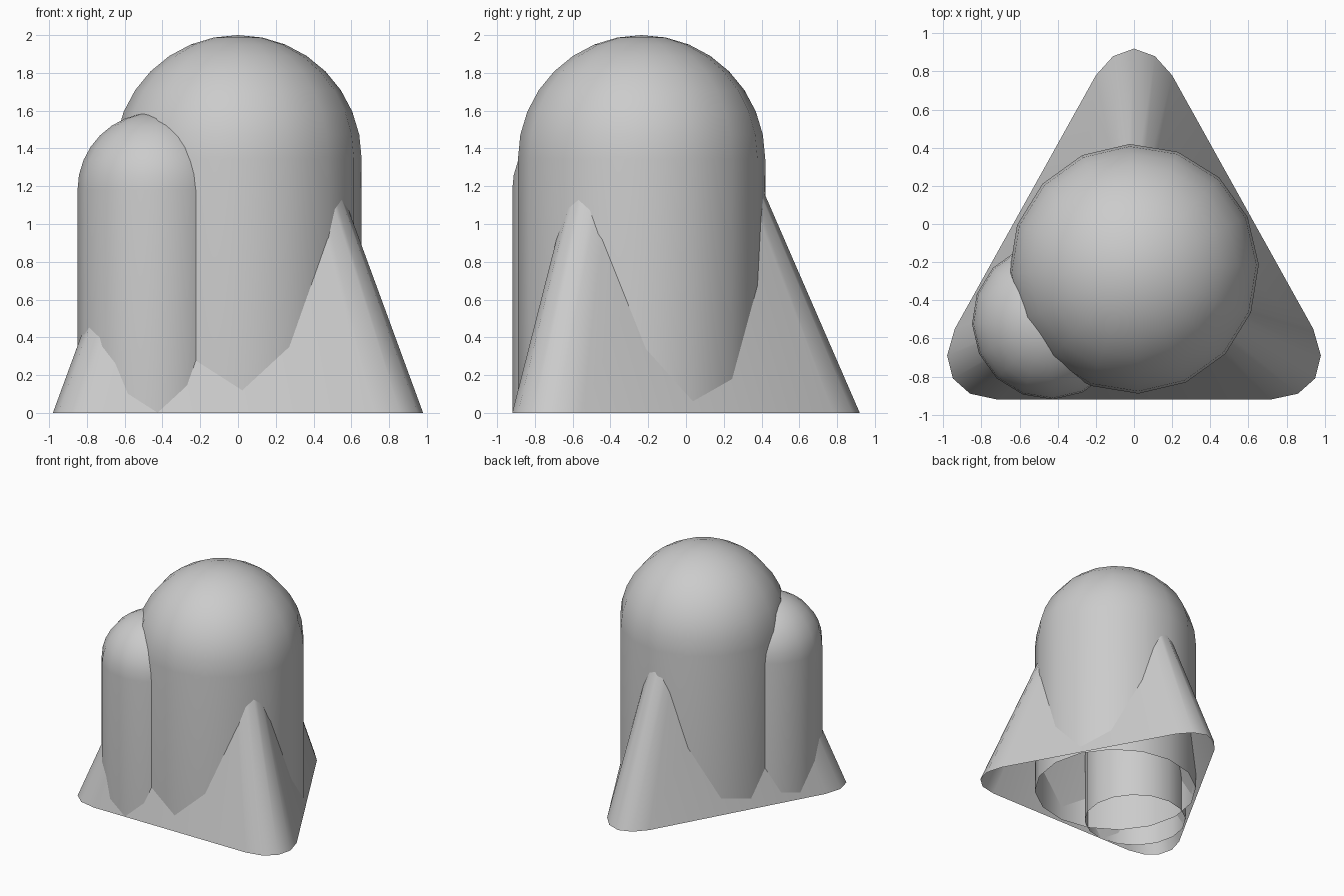
import bpy, bmesh, math

if "Cube" in bpy.data.objects:
    bpy.data.objects.remove(bpy.data.objects["Cube"])


def build(name, rings, tip=None):
    """Skin a stack of equal closed rings; optionally close the top with a fan to tip."""
    bm = bmesh.new()
    loops = [[bm.verts.new(p) for p in ring] for ring in rings]
    n = len(loops[0])
    for a, b in zip(loops, loops[1:]):
        for i in range(n):
            j = (i + 1) % n
            bm.faces.new((a[i], a[j], b[j], b[i]))
    if tip:
        t = bm.verts.new(tip)
        for i in range(n):
            bm.faces.new((loops[-1][i], loops[-1][(i + 1) % n], t))
    else:
        bm.faces.new(loops[-1])
    bm.normal_update()
    for f in bm.faces:
        f.smooth = True
    mesh = bpy.data.meshes.new(name)
    bm.to_mesh(mesh)
    bm.free()
    obj = bpy.data.objects.new(name, mesh)
    bpy.context.collection.objects.link(obj)
    bpy.context.view_layer.objects.active = obj
    obj.select_set(True)
    bpy.ops.object.shade_smooth_by_angle(angle=math.radians(40))
    obj.select_set(False)
    return obj


def domed_column(name, x, y, radius, wall, sides=16, steps=8, turn=2):
    """Open-bottomed cylinder with a hemispherical top."""
    levels = [(radius, 0)]
    for k in range(steps):
        a = math.pi / 2 * k / steps
        levels.append((radius * math.cos(a), wall + radius * math.sin(a)))
    angles = [math.tau * i / sides + math.radians(turn) for i in range(sides)]
    rings = [[(x + r * math.cos(a), y + r * math.sin(a), z) for a in angles]
             for r, z in levels]
    return build(name, rings, (x, y, wall + radius))


# Sloping base: rounded triangle tapering towards a hidden apex, open below
half = [(0.72, -0.92), (0.86, -0.89), (0.95, -0.81), (0.98, -0.69), (0.94, -0.55),
        (0.20, 0.78), (0.11, 0.88)]
outline = half + [(0, 0.92)] + [(-x, y) for x, y in reversed(half)]
apex_y, apex_z = -0.24, 2.67


def section(z):
    s = 1 - z / apex_z
    return [(x * s, apex_y + (y - apex_y) * s, z) for x, y in outline]


build("sloping_base", [section(0), section(1.7)])

# Two domed columns
domed_column("large_dome", 0, -0.235, 0.655, 1.345)
domed_column("small_dome", -0.44, -0.51, 0.41, 1.18)
